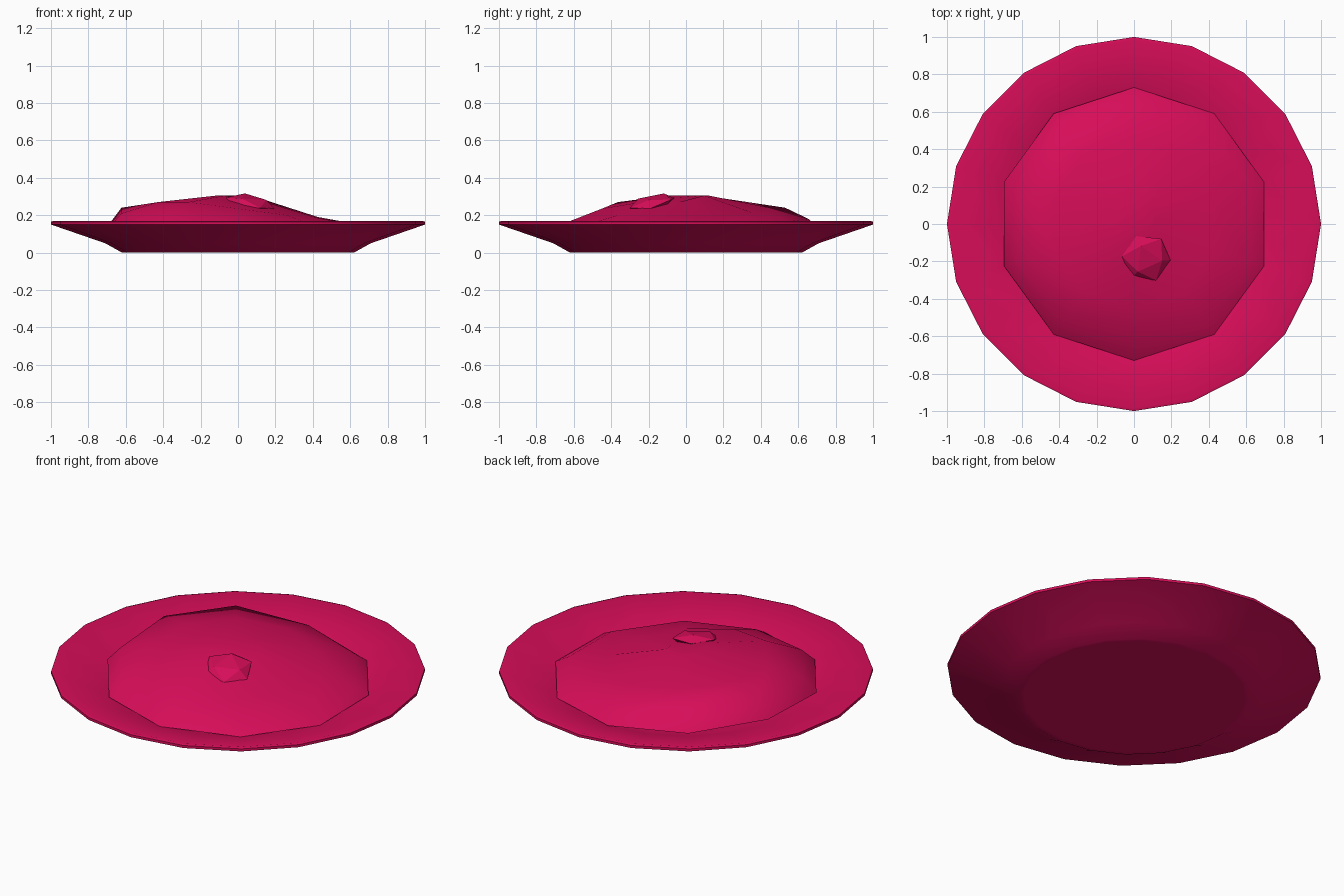
import bpy
from math import cos, sin, radians
from mathutils import Matrix

if "Cube" in bpy.data.objects:
    bpy.data.objects.remove(bpy.data.objects["Cube"])

mat = bpy.data.materials.new("pink")
mat.diffuse_color = (0.68, 0.004, 0.1, 1)
mat.use_nodes = True
mat.node_tree.nodes["Principled BSDF"].inputs["Base Color"].default_value = mat.diffuse_color


def rings_object(name, rings, sides, start, caps, smooth):
    """Skin a stack of rings; each ring is (radius, height or heights per side)."""
    verts, faces = [], []
    for r, h in rings:
        for k in range(sides):
            a = radians(start + 360 * k / sides)
            verts.append((r * cos(a), r * sin(a), h[k] if isinstance(h, list) else h))
    for i in range(len(rings) - 1):
        for k in range(sides):
            n = (k + 1) % sides
            faces.append((i * sides + k, i * sides + n,
                          (i + 1) * sides + n, (i + 1) * sides + k))
    if "bottom" in caps:
        faces.append(tuple(reversed(range(sides))))
    if "top" in caps:
        faces.append(tuple(range((len(rings) - 1) * sides, len(rings) * sides)))
    mesh = bpy.data.meshes.new(name)
    mesh.from_pydata(verts, [], faces)
    mesh.materials.append(mat)
    ob = bpy.data.objects.new(name, mesh)
    bpy.context.collection.objects.link(ob)
    bpy.ops.object.select_all(action='DESELECT')
    ob.select_set(True)
    bpy.context.view_layer.objects.active = ob
    bpy.ops.object.shade_smooth_by_angle(angle=radians(smooth))
    return ob


# Plate: underside, rim, then the shallow inner dish
rings_object("plate", [(0.59, 0), (0.62, 0), (0.71, 0.05), (1.0, 0.15), (1.0, 0.165),
                       (0.985, 0.17), (0.71, 0.105), (0.62, 0.08)],
             20, 0, ("bottom", "top"), 50)

# Food mound: lopsided, high at the back left and low at the right
base = [0.115, 0.11, 0.115, 0.13, 0.145, 0.13, 0.115, 0.11, 0.11, 0.11]
edge = [0.155, 0.165, 0.18, 0.24, 0.24, 0.21, 0.185, 0.155, 0.15, 0.15]
middle = [0.19, 0.21, 0.24, 0.265, 0.27, 0.27, 0.27, 0.235, 0.2, 0.185]
top = [0.28, 0.305, 0.305, 0.305, 0.305, 0.305, 0.305, 0.29, 0.275, 0.27]
rings_object("food_mound", [(0.73, base), (0.655, edge), (0.45, middle), (0.12, top)],
             10, 18, ("top",), 70)

# Faceted lump, flattened with a face on top, resting tilted on the mound
bpy.ops.mesh.primitive_ico_sphere_add(subdivisions=1, radius=1,
                                      location=(0.065, -0.183, 0.265),
                                      rotation=(0.2, 0.17, radians(-5)))
lump = bpy.context.object
lump.name = "butter_lump"
lump.data.transform(Matrix.Rotation(radians(37.38), 4, 'Y'))
lump.scale = (0.136, 0.134, 0.04)
lump.data.materials.append(mat)
